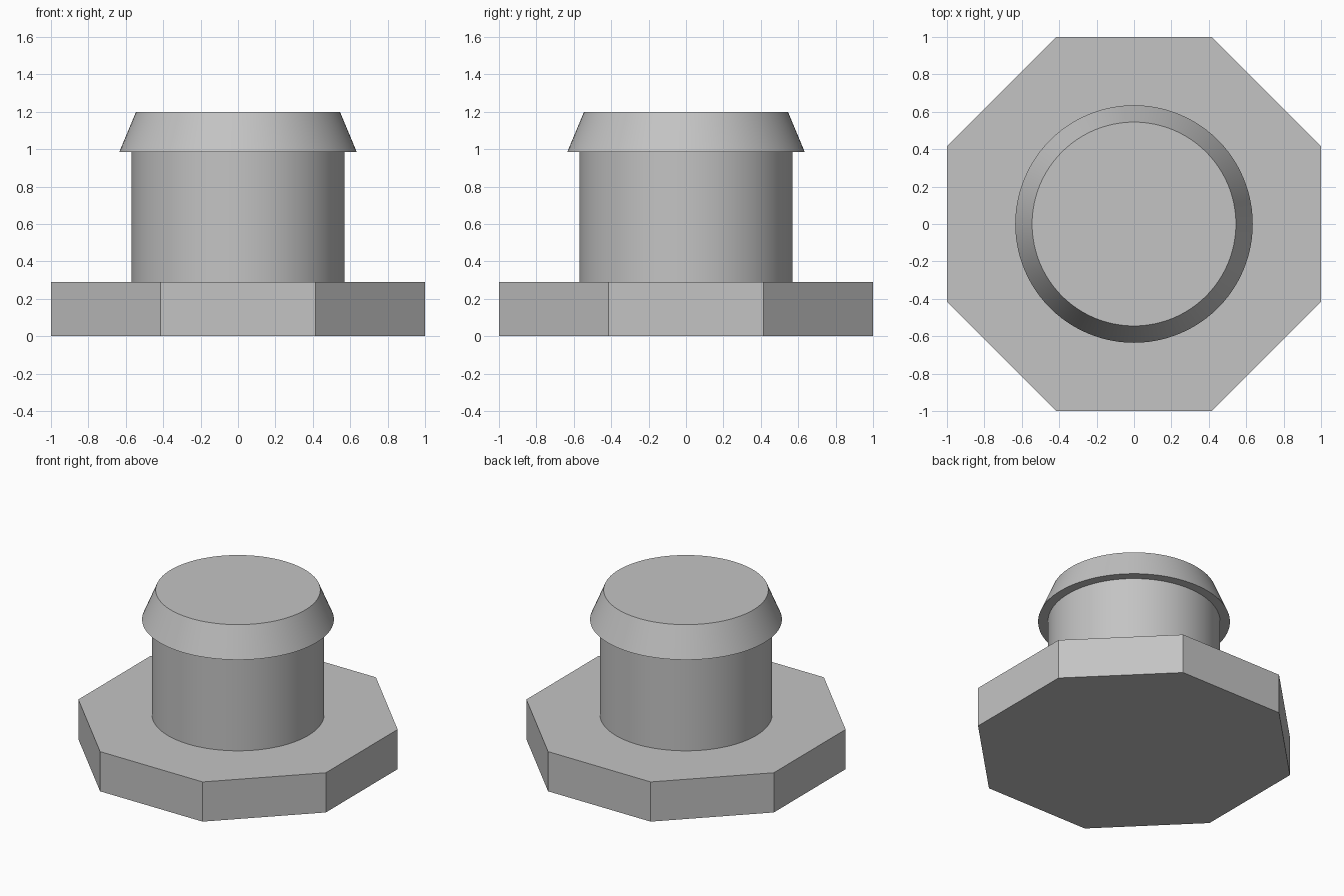
import bpy
import bmesh
import math

cube = bpy.data.objects.get("Cube")
if cube:
    bpy.data.objects.remove(cube, do_unlink=True)

GREY = (0.55, 0.55, 0.55, 1.0)
grey = bpy.data.materials.new("plain grey")
grey.use_nodes = True
grey.diffuse_color = GREY
grey.node_tree.nodes["Principled BSDF"].inputs["Base Color"].default_value = GREY


def lathe(name, profile, sides, turn=0.0):
    """Closed solid from (radius, height) rings, listed bottom to top."""
    bm = bmesh.new()
    rings = []
    for r, z in profile:
        angles = [turn + math.tau * i / sides for i in range(sides)]
        rings.append([bm.verts.new((r * math.cos(a), r * math.sin(a), z)) for a in angles])
    for low, high in zip(rings, rings[1:]):
        for i in range(sides):
            j = (i + 1) % sides
            bm.faces.new((low[i], low[j], high[j], high[i]))
    bm.faces.new(rings[0][::-1])
    bm.faces.new(rings[-1])
    mesh = bpy.data.meshes.new(name)
    bm.to_mesh(mesh)
    bm.free()
    mesh.materials.append(grey)
    obj = bpy.data.objects.new(name, mesh)
    bpy.context.collection.objects.link(obj)
    return obj


def smooth(obj):
    bpy.ops.object.select_all(action="DESELECT")
    obj.select_set(True)
    bpy.context.view_layer.objects.active = obj
    bpy.ops.object.shade_smooth_by_angle(angle=math.radians(30))


# Octagonal flange with flat sides facing the axes
BASE_TOP = 0.29
corner = 1 / math.cos(math.pi / 8)
lathe("octagonal_base", [(corner, 0), (corner, BASE_TOP)], 8, math.pi / 8)

# Round stem and tapered retaining lip in one turned piece
plug = lathe("stem_and_lip", [(0.57, BASE_TOP), (0.57, 0.985), (0.635, 0.985), (0.545, 1.2)], 96)
smooth(plug)
